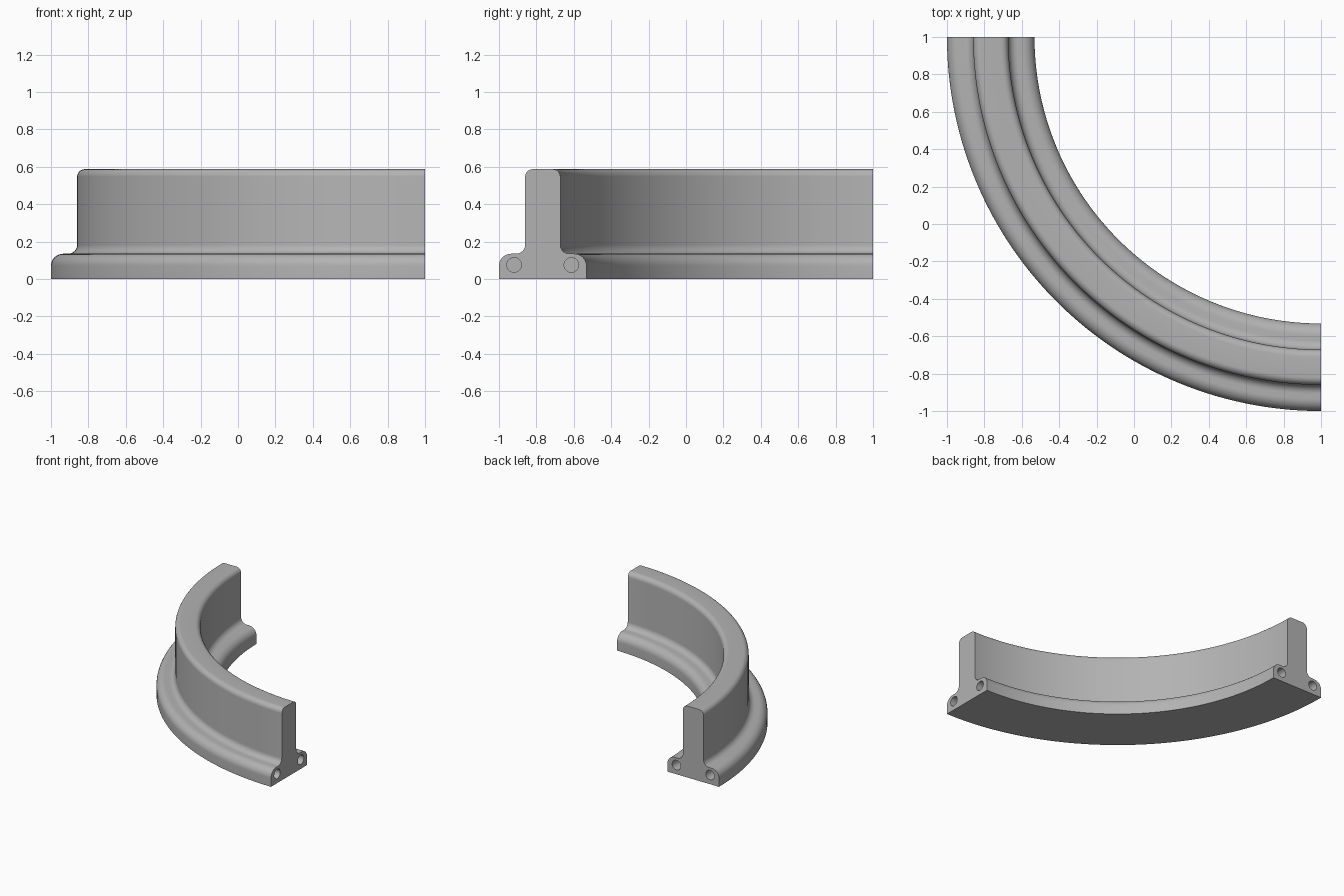
import bpy, bmesh
from math import sin, cos, pi, radians
from mathutils import Matrix, Vector

cube = bpy.data.objects.get("Cube")
if cube:
    bpy.data.objects.remove(cube, do_unlink=True)

# Sweep centre, section sizes
CENTRE = Vector((1, 1, 0))
MID_R = 1.766
FOOT, WALL = 0.234, 0.094
FOOT_H, WALL_H = 0.135, 0.587
HOLE_R, HOLE_Z, HOLE_OFF, HOLE_DEPTH = 0.039, 0.075, 0.153, 0.2

grey = bpy.data.materials.new("plain grey")
grey.use_nodes = True
colour = (0.45, 0.45, 0.45, 1)
grey.diffuse_color = colour
grey.node_tree.nodes["Principled BSDF"].inputs["Base Color"].default_value = colour


def arc(cx, cz, r, start, end, steps=8):
    """Points on a rounded corner of the section."""
    angles = [radians(start + (end - start) * i / steps) for i in range(steps + 1)]
    return [(cx + r * cos(a), cz + r * sin(a)) for a in angles]


def add_object(name, bm):
    mesh = bpy.data.meshes.new(name)
    bm.to_mesh(mesh)
    bm.free()
    mesh.materials.append(grey)
    obj = bpy.data.objects.new(name, mesh)
    bpy.context.collection.objects.link(obj)
    return obj


# Half of the inverted T section: foot corner, inner fillet, wall top corner
ROUND, FILLET, TOP = 0.065, 0.048, 0.04
half = [(FOOT, 0)]
half += arc(FOOT - ROUND, FOOT_H - ROUND, ROUND, 0, 90)
half += arc(WALL + FILLET, FOOT_H + FILLET, FILLET, 270, 180)
half += arc(WALL - TOP, WALL_H - TOP, TOP, 0, 90)
section = half + [(-x, z) for x, z in reversed(half)]

# Curved rail: section swept through a quarter turn, ends capped
bm = bmesh.new()
verts = [bm.verts.new((1 - MID_R + x, 1, z)) for x, z in section]
edges = [bm.edges.new((v, verts[i - 1])) for i, v in enumerate(verts)]
bmesh.ops.spin(bm, geom=verts + edges, cent=CENTRE, axis=(0, 0, 1),
               angle=pi / 2, steps=72)
bmesh.ops.holes_fill(bm, edges=[e for e in bm.edges if e.is_boundary], sides=0)
bmesh.ops.recalc_face_normals(bm, faces=bm.faces)
rail = add_object("curved_rail", bm)

# Blind peg holes, a pair in each end
bm = bmesh.new()
for side in (-1, 1):
    r = MID_R + side * HOLE_OFF
    for pos, axis in (((1 - r, 1, HOLE_Z), 'X'), ((1, 1 - r, HOLE_Z), 'Y')):
        bmesh.ops.create_cone(bm, cap_ends=True, segments=32, radius1=HOLE_R,
                              radius2=HOLE_R, depth=2 * HOLE_DEPTH,
                              matrix=Matrix.Translation(pos) @ Matrix.Rotation(pi / 2, 4, axis))
cutter = add_object("peg_hole_cutter", bm)
cutter.hide_render = True

bpy.context.view_layer.objects.active = rail
rail.select_set(True)
cut = rail.modifiers.new("peg_holes", 'BOOLEAN')
cut.operation = 'DIFFERENCE'
cut.solver = 'EXACT'
cut.object = cutter
bpy.ops.object.modifier_apply(modifier=cut.name)
bpy.data.objects.remove(cutter, do_unlink=True)

bpy.ops.object.select_all(action='DESELECT')
rail.select_set(True)
bpy.ops.object.shade_smooth_by_angle(angle=radians(30))
